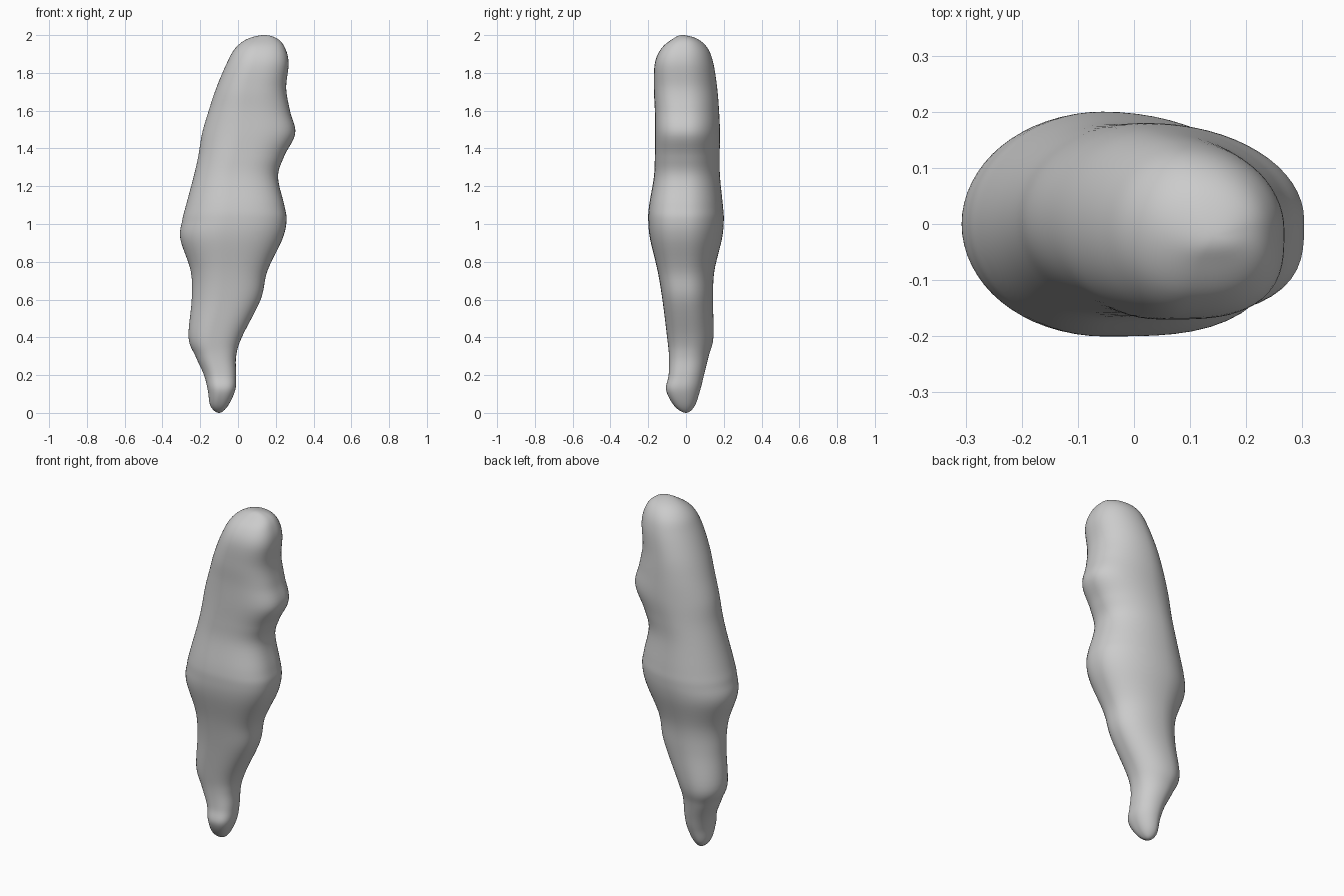
import bpy, bmesh
from math import sin, cos, pi

SIDES = 64
STEPS = 6

old_cube = bpy.data.objects.get("Cube")
if old_cube:
    bpy.data.objects.remove(old_cube, do_unlink=True)

# Body profile: height, right edge, left edge, front edge, back edge
profile = [
    (0, -.1, -.1, 0, 0),
    (.035, -.145, -.055, -.06, .045),
    (.12, -.16, -.015, -.105, .075),
    (.2, -.18, -.01, -.092, .095),
    (.3, -.225, -.01, -.09, .12),
    (.4, -.262, .02, -.1, .145),
    (.6, -.245, .12, -.125, .143),
    (.75, -.25, .155, -.15, .15),
    (.92, -.305, .235, -.19, .19),
    (1.02, -.295, .257, -.2, .2),
    (1.1, -.275, .245, -.195, .195),
    (1.25, -.235, .212, -.17, .18),
    (1.36, -.21, .245, -.165, .178),
    (1.48, -.19, .303, -.165, .18),
    (1.6, -.155, .275, -.165, .175),
    (1.72, -.115, .255, -.17, .165),
    (1.85, -.06, .268, -.165, .145),
    (1.93, -.015, .25, -.13, .115),
    (1.98, .05, .21, -.07, .06),
    (2, .14, .14, -.02, -.02),
]


def mirrored(row):
    """Continue the profile through a tip so that the tip is round."""
    height, right, left, front, back = row
    return (height, left, right, back, front)


def spline(a, b, c, d, t):
    """Catmull-Rom curve from b to c."""
    return b + t / 2 * (c - a + t * (2*a - 5*b + 4*c - d + t * (3*(b - c) + d - a)))


def section(row):
    """Egg-shaped outline, widest a little towards the right edge."""
    height, right, left, front, back = row
    middle_x = (right + left) / 2 - (left - right) * .07
    middle_y = (front + back) / 2
    points = []
    for i in range(SIDES):
        angle = 2 * pi * i / SIDES
        c, s = cos(angle), sin(angle)
        # The front left side is slightly fuller than the others
        full = 1 + .12 * (2 * c * s) ** 2 if c > 0 and s < 0 else 1
        reach_x = left - middle_x if c > 0 else middle_x - right
        reach_y = back - middle_y if s > 0 else middle_y - front
        points.append((middle_x + reach_x * c * full,
                       middle_y + reach_y * s * full, height))
    return points


# Smooth the profile into closely spaced rows
padded = [mirrored(profile[1])] + profile + [mirrored(profile[-2])]
rows = []
for k in range(len(profile) - 1):
    for step in range(STEPS):
        rows.append([spline(*values, step / STEPS) for values in zip(*padded[k:k + 4])])

# Loft the rows into a closed body
bm = bmesh.new()
rings = [[bm.verts.new(p) for p in section(row)] for row in rows[1:]]
bottom = bm.verts.new((profile[0][1], profile[0][3], profile[0][0]))
top = bm.verts.new((profile[-1][1], profile[-1][3], profile[-1][0]))
for i in range(SIDES):
    j = (i + 1) % SIDES
    bm.faces.new((bottom, rings[0][j], rings[0][i]))
    bm.faces.new((top, rings[-1][i], rings[-1][j]))
    for low, high in zip(rings, rings[1:]):
        bm.faces.new((low[i], low[j], high[j], high[i]))
for face in bm.faces:
    face.smooth = True
bmesh.ops.recalc_face_normals(bm, faces=bm.faces)
mesh = bpy.data.meshes.new("lumpy_body")
bm.to_mesh(mesh)
bm.free()
body = bpy.data.objects.new("lumpy_body", mesh)
bpy.context.collection.objects.link(body)

# Plain grey surface
grey = bpy.data.materials.new("light_grey")
grey.use_nodes = True
colour = (.6, .6, .6, 1)
grey.diffuse_color = colour
grey.node_tree.nodes["Principled BSDF"].inputs["Base Color"].default_value = colour
mesh.materials.append(grey)
